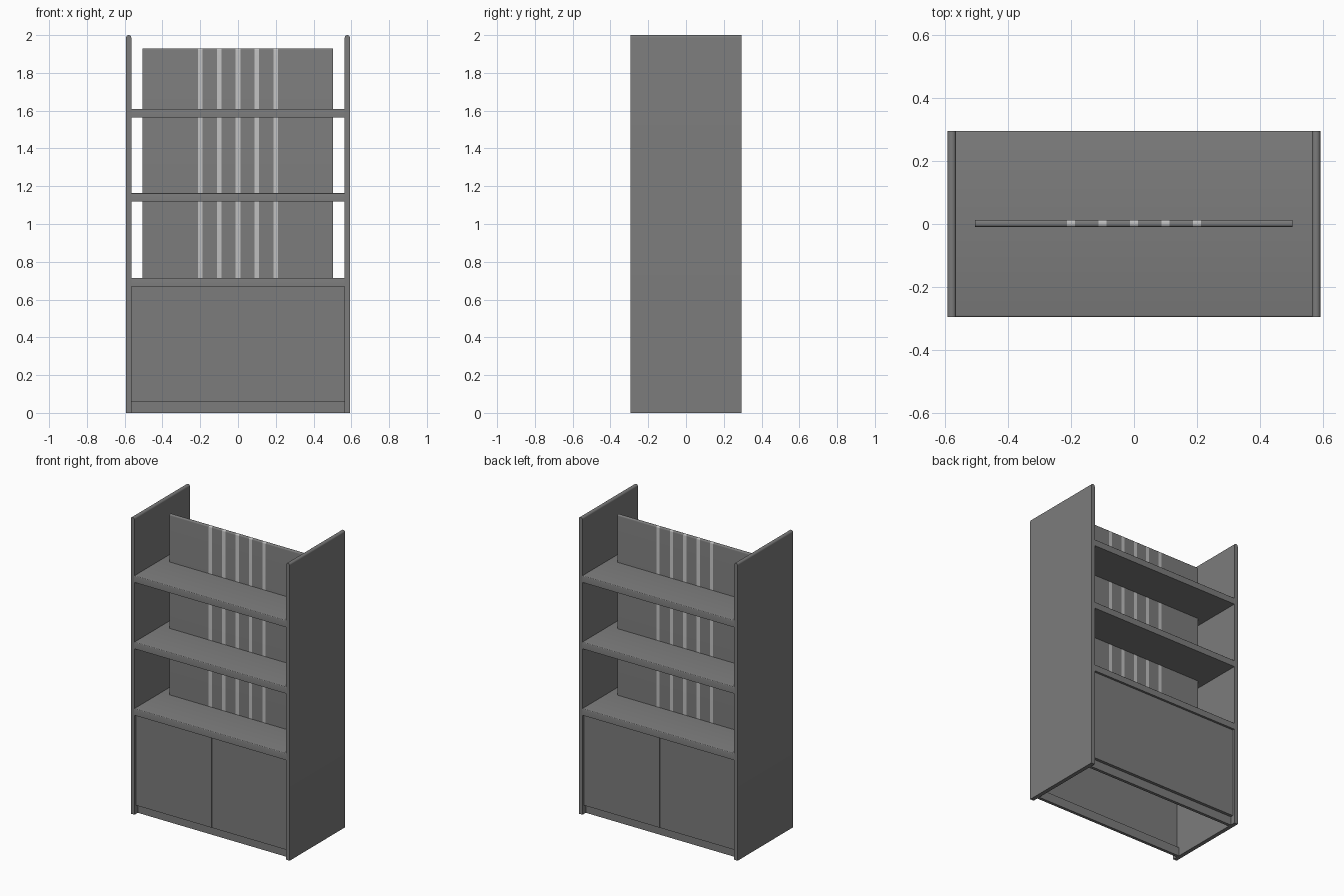
import bpy, bmesh, math
from mathutils import Vector

cube = bpy.data.objects.get("Cube")
if cube:
    bpy.data.objects.remove(cube, do_unlink=True)


def material(name, value):
    mat = bpy.data.materials.new(name)
    mat.use_nodes = True
    colour = (value, value, value, 1)
    mat.diffuse_color = colour
    mat.node_tree.nodes["Principled BSDF"].inputs["Base Color"].default_value = colour
    return mat


GREY = material("grey_laminate", 0.2)
LIGHT = material("light_grey_strip", 0.52)

HALF_WIDTH, HALF_DEPTH, HEIGHT = 0.592, 0.295, 2.0
INNER = 0.565          # inner face of each side panel


def board(name, x, y, z, mat=GREY, axis=None, radius=0, segments=6):
    """Box from (min, max) ranges; top edges running along axis are rounded."""
    bm = bmesh.new()
    bmesh.ops.create_cube(bm, size=1)
    for v in bm.verts:
        v.co = Vector([r[0] if c < 0 else r[1] for c, r in zip(v.co, (x, y, z))])
    if axis is not None:
        top = [e for e in bm.edges
               if all(abs(v.co.z - z[1]) < 1e-5 for v in e.verts)
               and abs(e.verts[0].co[axis] - e.verts[1].co[axis]) > 1e-4]
        bmesh.ops.bevel(bm, geom=top, offset=radius, offset_type='OFFSET',
                        segments=segments, profile=0.5, affect='EDGES')
    mesh = bpy.data.meshes.new(name)
    bm.to_mesh(mesh)
    bm.free()
    mesh.materials.append(mat)
    obj = bpy.data.objects.new(name, mesh)
    bpy.context.collection.objects.link(obj)
    if axis is not None:
        bpy.ops.object.select_all(action='DESELECT')
        obj.select_set(True)
        bpy.context.view_layer.objects.active = obj
        bpy.ops.object.shade_smooth_by_angle(angle=math.radians(35))
    return obj


def span(a, b, sign):
    return tuple(sorted((a * sign, b * sign)))


# Side panels with rounded tops
for side, s in (("left", 1), ("right", -1)):
    board(f"{side}_side_panel", span(INNER, HALF_WIDTH, s),
          (-HALF_DEPTH, HALF_DEPTH), (0, HEIGHT), axis=1, radius=0.013)

# Shelves with softened upper edges
for name, top in (("counter", 0.715), ("middle", 1.163), ("upper", 1.61)):
    board(f"{name}_shelf", (-INNER, INNER), (-HALF_DEPTH, HALF_DEPTH),
          (top - 0.045, top), axis=0, radius=0.005, segments=3)

# Cupboard doors and recessed plinths on both faces
for face, f in (("front", -1), ("back", 1)):
    for side, s in (("left", 1), ("right", -1)):
        board(f"{face}_{side}_door", span(0.001, INNER, s),
              span(HALF_DEPTH - 0.035, HALF_DEPTH - 0.015, f), (0.058, 0.67))
    board(f"{face}_plinth", (-INNER, INNER),
          span(HALF_DEPTH - 0.055, HALF_DEPTH - 0.035, f), (0, 0.06))

# Central divider: grey boards alternating with light strips
STRIP = 0.012
edges = [-0.505]
for i in range(-2, 3):
    edges += [i * 0.1 - STRIP, i * 0.1 + STRIP]
edges.append(0.503)
for i, (x0, x1) in enumerate(zip(edges, edges[1:])):
    strip = i % 2 == 1
    board(f"divider_{'strip' if strip else 'board'}_{i // 2 + 1}", (x0, x1),
          (-0.009, 0.013), (0.69, 1.93), LIGHT if strip else GREY,
          axis=0, radius=0.008, segments=4)
